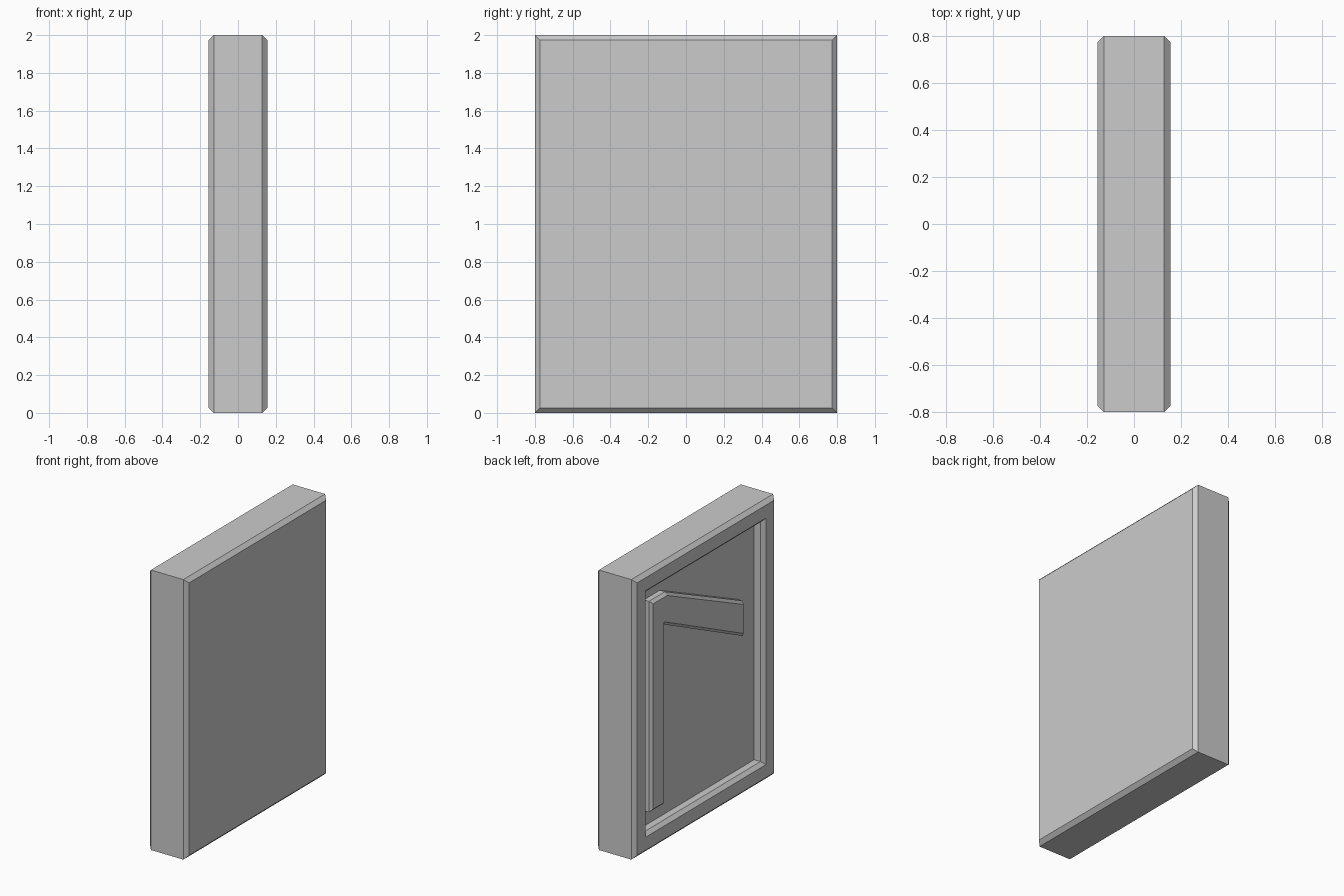
import bpy, bmesh

if "Cube" in bpy.data.objects:
    bpy.data.objects.remove(bpy.data.objects["Cube"])


def loft(name, loops):
    """Skin matching closed loops (x, [(y, z), ...]) and cap both ends."""
    bm = bmesh.new()
    rings = [[bm.verts.new((x, y, z)) for y, z in pts] for x, pts in loops]
    n = len(rings[0])
    for a, b in zip(rings, rings[1:]):
        for i in range(n):
            j = (i + 1) % n
            bm.faces.new((a[i], a[j], b[j], b[i]))
    bm.faces.new(rings[0])
    bm.faces.new(rings[-1])
    bmesh.ops.recalc_face_normals(bm, faces=bm.faces)
    mesh = bpy.data.meshes.new(name)
    bm.to_mesh(mesh)
    bm.free()
    obj = bpy.data.objects.new(name, mesh)
    bpy.context.collection.objects.link(obj)
    return obj


def panel_rect(inset):
    """Panel outline shrunk by an equal margin on all sides."""
    y, lo, hi = 0.8 - inset, inset, 2 - inset
    return [(-y, lo), (y, lo), (y, hi), (-y, hi)]


X, B, FLOOR = 0.155, 0.027, -0.08

# Chamfered panel with a chamfered recess in its -x face
sections = [(X, B), (X - B, 0), (-X + B, 0), (-X, B),
            (-X, 0.12), (-X + 0.025, 0.145), (FLOOR, 0.145)]
loft("panel", [(x, panel_rect(inset)) for x, inset in sections])

# Raised bent bracket on the recess floor, with a chamfered front edge
outer = [(0.59, 0.255), (0.59, 1.762), (0.41, 1.762),
         (-0.47, 1.361), (-0.47, 1.11), (0.43, 1.537), (0.43, 0.255)]
inner = [(0.57, 0.275), (0.57, 1.742), (0.414, 1.742),
         (-0.45, 1.348), (-0.45, 1.141), (0.45, 1.568), (0.45, 0.275)]
loft("bracket", [(FLOOR + 0.01, outer), (-0.12, outer), (-0.14, inner)])
